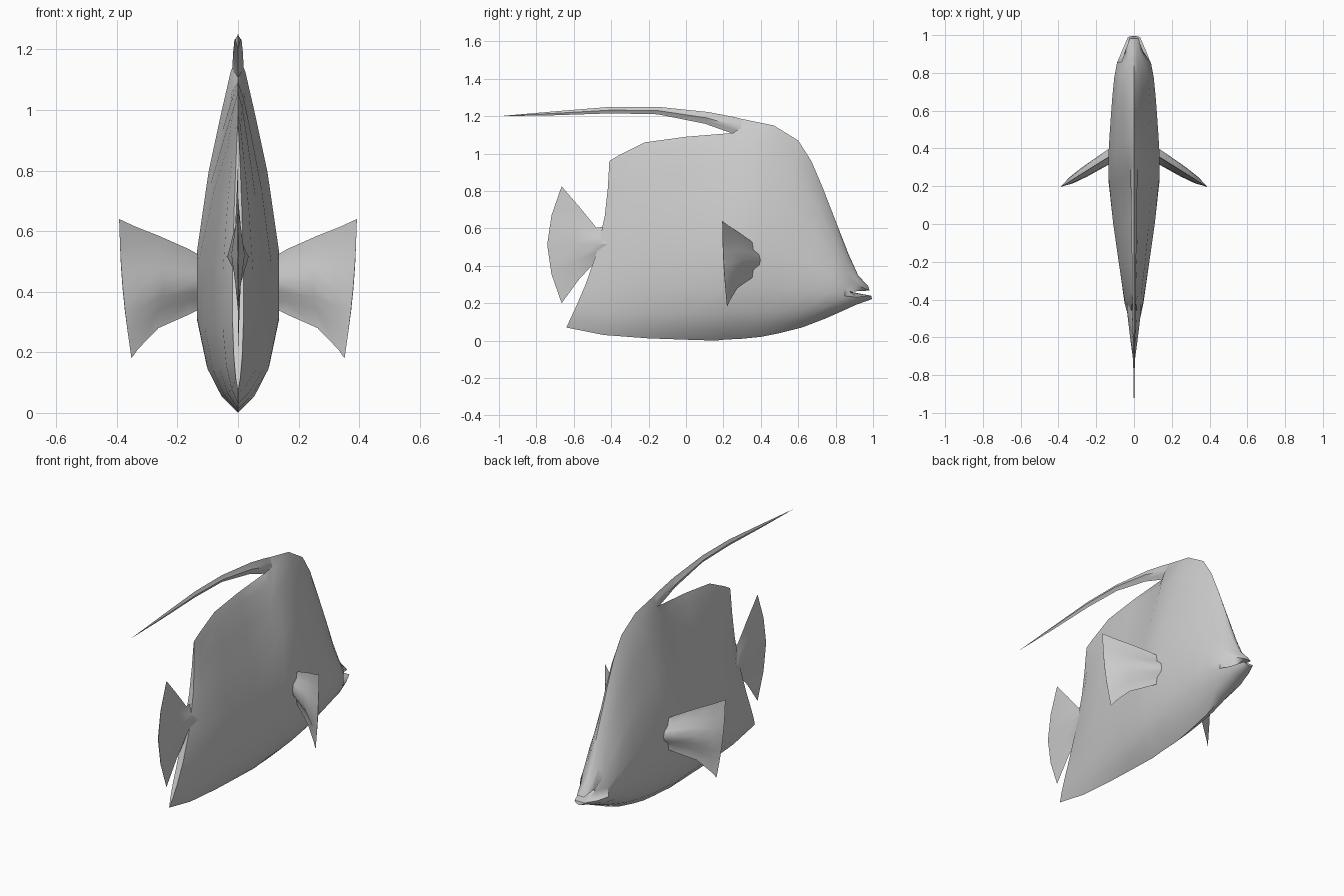
import bpy, bmesh
from math import radians, sin, pi
from mathutils import Matrix

if "Cube" in bpy.data.objects:
    bpy.data.objects.remove(bpy.data.objects["Cube"])

# Cross-sections: (height fraction, width fraction)
BODY = [(0, 0), (.05, .42), (.13, .77), (.26, 1), (.45, 1), (.67, .72), (.83, .42), (.95, .18), (1, 0)]
LENS = [(0, 0), (.25, .4), (.5, 1), (.75, .4), (1, 0)]
BULGE = [(0, 0), (.2, .12), (.34, .85), (.5, 1), (.66, .85), (.8, .12), (1, 0)]


def loft(name, cols, profile, matrix=None, override=None, mirror=False, angle=50):
    """Skin upright lens sections: (y low, z low, y high, z high, half width, bow in y)."""
    override = override or {}
    bm = bmesh.new()
    rings = []
    for c, (yb, zb, yt, zt, w, bow) in enumerate(cols):
        right, left = [], []
        for r, (t, p) in enumerate(profile):
            x, y, z = w * p, yb + (yt - yb) * t + bow * sin(pi * t), zb + (zt - zb) * t
            x, y, z = override.get((c, r), (x, y, z))
            right.append(bm.verts.new((x, y, z)))
            left.append(bm.verts.new((-x, y, z)))
        rings.append((right, left))
    n = len(profile)
    for a, b in zip(rings, rings[1:]):
        for side in (0, 1):
            for i in range(n - 1):
                q = [a[side][i], a[side][i + 1], b[side][i + 1], b[side][i]]
                bm.faces.new(q if side else q[::-1])
    for right, left in (rings[0], rings[-1]):
        for i in range(n - 1):
            bm.faces.new((right[i], right[i + 1], left[i + 1], left[i]))
    bmesh.ops.remove_doubles(bm, verts=bm.verts, dist=1e-5)
    bmesh.ops.recalc_face_normals(bm, faces=bm.faces)
    if matrix:
        bm.transform(matrix)
    me = bpy.data.meshes.new(name)
    bm.to_mesh(me)
    bm.free()
    ob = bpy.data.objects.new(name, me)
    bpy.context.collection.objects.link(ob)
    if mirror:
        ob.modifiers.new("mirror", 'MIRROR')
    bpy.ops.object.select_all(action='DESELECT')
    ob.select_set(True)
    bpy.context.view_layer.objects.active = ob
    bpy.ops.object.shade_smooth_by_angle(angle=radians(angle))
    return ob


# Body with mouth, dorsal and anal fins; the overrides pull the mouth slit inward
loft("body", [
    (.995, .222, .975, .29, .032, 0),
    (.91, .192, .92, .35, .065, 0),
    (.84, .16, .87, .46, .09, 0),
    (.75, .12, .80, .64, .105, 0),
    (.62, .07, .73, .82, .115, 0),
    (.50, .04, .67, .96, .122, 0),
    (.40, .02, .60, 1.07, .128, 0),
    (.30, .01, .47, 1.15, .135, 0),
    (.20, .005, .30, 1.185, .135, 0),
    (.16, .0, .25, 1.11, .13, 0),
    (.0, .005, .0, 1.09, .11, 0),
    (-.2, .012, -.22, 1.06, .08, 0),
    (-.44, .03, -.36, .99, .05, 0),
    (-.64, .07, -.41, .96, .018, .06),
], BODY, override={(0, 4): (0, .865, .262), (1, 4): (.025, .875, .262)})

# Long trailing dorsal streamer
loft("dorsal_streamer", [
    (.33, 1.06, .36, 1.17, .02, 0),
    (.24, 1.11, .25, 1.197, .018, 0),
    (.10, 1.16, .12, 1.222, .016, 0),
    (-.15, 1.21, -.15, 1.25, .012, 0),
    (-.40, 1.215, -.40, 1.25, .009, 0),
    (-.70, 1.205, -.70, 1.226, .005, 0),
    (-1, 1.2, -1, 1.2, 0, 0),
], LENS)

# Tail fin
loft("tail_fin", [
    (-.38, .43, -.38, .61, .04, 0),
    (-.48, .425, -.48, .605, .035, 0),
    (-.57, .33, -.57, .715, .022, -.02),
    (-.665, .20, -.665, .825, .002, -.077),
], LENS)

# Pectoral fins, swept back and mirrored
loft("pectoral_fins", [
    (0, .35, 0, .51, .036, 0),
    (.06, .325, .06, .54, .034, 0),
    (.18, .28, .18, .585, .028, 0),
    (.26, .21, .27, .615, .018, 0),
    (.285, .18, .333, .64, .001, .01),
], BULGE, matrix=Matrix.Translation((.11, .37, 0)) @ Matrix.Rotation(radians(-122), 4, 'Z'), mirror=True)
